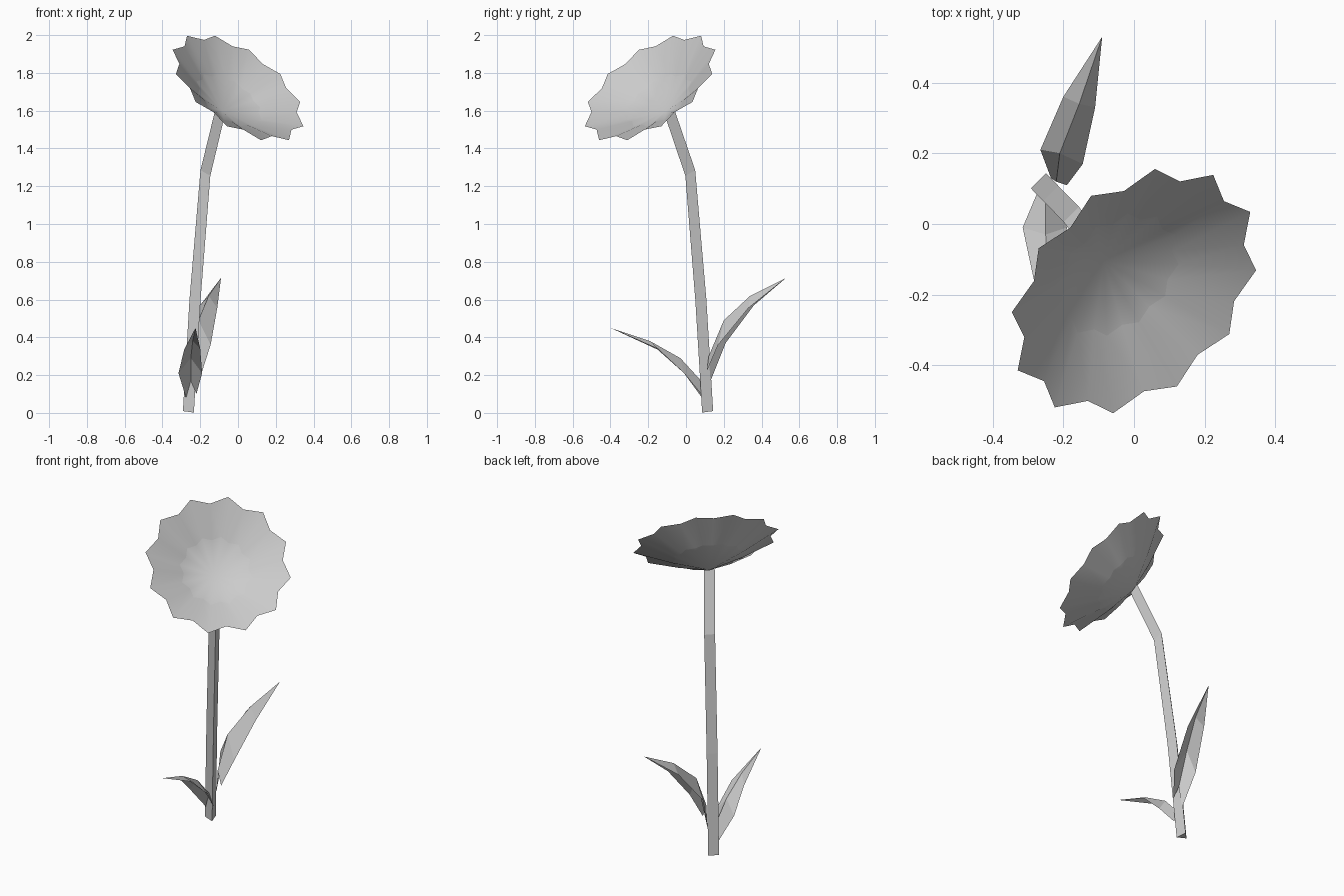
import bpy
import math
from mathutils import Vector

cube = bpy.data.objects.get("Cube")
if cube:
    bpy.data.objects.remove(cube, do_unlink=True)

grey = bpy.data.materials.new("plain_grey")
grey.use_nodes = True
grey.diffuse_color = (0.6, 0.6, 0.6, 1)
grey.node_tree.nodes["Principled BSDF"].inputs["Base Color"].default_value = grey.diffuse_color

# Shared directions: the plant leans and faces along FACING, SIDE is across it
SIDE = Vector((1, 1, 0)).normalized()
FACING = Vector((1, -1, 0)).normalized()
UP = Vector((0, 0, 1))


def make_part(name, verts, faces, smooth_angle=0):
    mesh = bpy.data.meshes.new(name)
    mesh.from_pydata(verts, [], faces)
    mesh.materials.append(grey)
    mesh.update()
    part = bpy.data.objects.new(name, mesh)
    bpy.context.collection.objects.link(part)
    if smooth_angle:
        bpy.ops.object.select_all(action="DESELECT")
        part.select_set(True)
        bpy.context.view_layer.objects.active = part
        bpy.ops.object.shade_smooth_by_angle(angle=math.radians(smooth_angle))
    return part


def strip_faces(rows, width, closed):
    """Quads joining successive rows of the same number of points."""
    faces = []
    for r in range(rows - 1):
        for i in range(width if closed else width - 1):
            j = (i + 1) % width
            a, b = r * width, (r + 1) * width
            faces.append((a + i, a + j, b + j, b + i))
    return faces


# Stem: three-sided rod bending forward, each ring tilted to follow the bend
stem_rings = [
    ((-0.258, 0.11, 0.007), 0.15),
    ((-0.223, 0.074, 0.60), 0.15),
    ((-0.167, 0.017, 1.275), 0.6),
    ((-0.088, -0.094, 1.60), 0.75),
]
verts = []
for centre, tilt in stem_rings:
    front = FACING * math.cos(tilt) - UP * math.sin(tilt)
    for k in range(3):
        a = k * math.tau / 3
        verts.append(Vector(centre) + (front * math.cos(a) + SIDE * math.sin(a)) * 0.035)
faces = strip_faces(len(stem_rings), 3, True)
faces += [(2, 1, 0), (9, 10, 11)]
make_part("stem", verts, faces)


# Flower head: shallow dish with twelve pointed petal tips
def make_flower(centre, radius, notch, depth, tips):
    normal = (FACING + UP).normalized()
    rise = normal.cross(SIDE)
    count = tips * 2
    centre = Vector(centre)
    verts = [centre - normal * depth]
    for scale, drop in ((0.5, 0.55), (1, 0)):
        for i in range(count):
            a = math.pi / tips * (i + 1)
            r = (radius if i % 2 == 0 else notch) * scale
            verts.append(centre + (SIDE * math.cos(a) + rise * math.sin(a)) * r - normal * depth * drop)
    faces = [(0, 1 + i, 1 + (i + 1) % count) for i in range(count)]
    faces += [tuple(v + 1 for v in reversed(f)) for f in strip_faces(2, count, True)]
    return make_part("flower_head", verts, [f if len(f) == 3 else f[::-1] for f in faces], 60)


make_flower((0, -0.19, 1.72), 0.405, 0.36, 0.17, 12)


# Leaves: ridged blades, each row is left edge, midrib, right edge
def make_leaf(name, rows, tip, flip):
    verts = [p for row in rows for p in row] + [tip]
    n = len(verts) - 1
    faces = strip_faces(len(rows), 3, False) + [(n - 3, n - 2, n), (n - 2, n - 1, n)]
    if flip:
        faces = [f[::-1] for f in faces]
    return make_part(name, verts, faces)


make_leaf("back_leaf", [
    ((-0.235, 0.13, 0.17), (-0.22, 0.12, 0.30), (-0.19, 0.11, 0.22)),
    ((-0.265, 0.21, 0.37), (-0.21, 0.20, 0.49), (-0.145, 0.17, 0.36)),
    ((-0.20, 0.36, 0.57), (-0.155, 0.34, 0.62), (-0.11, 0.33, 0.555)),
], (-0.09, 0.53, 0.715), False)

make_leaf("front_leaf", [
    ((-0.275, 0.085, 0.08), (-0.25, 0.08, 0.17), (-0.22, 0.08, 0.10)),
    ((-0.315, -0.01, 0.21), (-0.25, -0.03, 0.29), (-0.19, -0.01, 0.21)),
    ((-0.285, -0.15, 0.335), (-0.24, -0.19, 0.38), (-0.20, -0.15, 0.34)),
], (-0.225, -0.40, 0.45), True)
